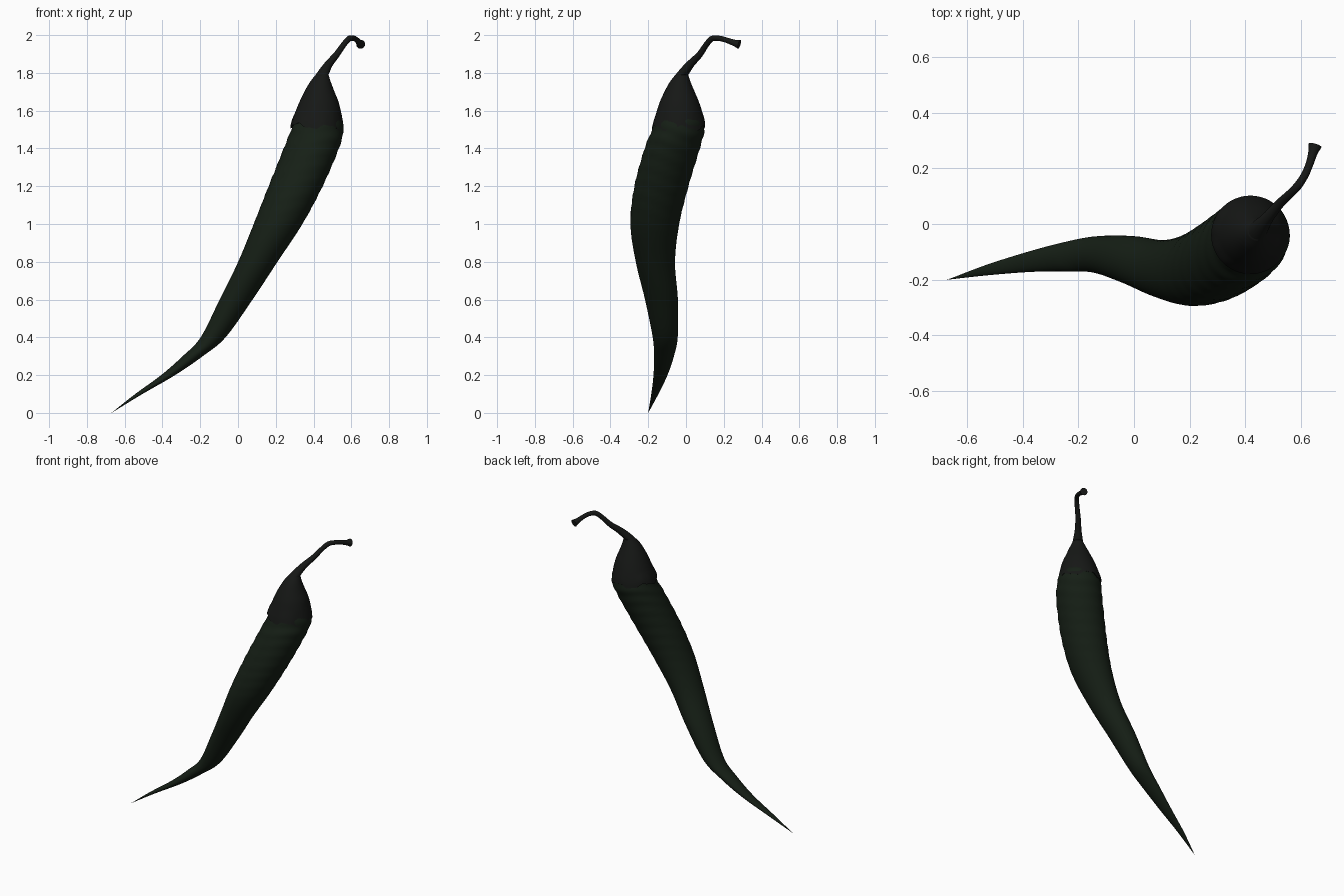
import bpy, bmesh
from math import sin, cos, pi
from mathutils import Vector

if "Cube" in bpy.data.objects:
    bpy.data.objects.remove(bpy.data.objects["Cube"])

SIDES = 48
UP = Vector((0, 0, 1))


def material(name, rgb):
    m = bpy.data.materials.new(name)
    m.diffuse_color = (*rgb, 1)
    m.use_nodes = True
    m.node_tree.nodes["Principled BSDF"].inputs["Base Color"].default_value = m.diffuse_color
    return m


def smooth_path(keys, steps):
    """Catmull-Rom through the (x, y, z, radius, ...) keys."""
    k = [Vector(p) for p in keys]
    k = [k[0] * 2 - k[1]] + k + [k[-1] * 2 - k[-2]]
    out = []
    for a, b, c, d in zip(k, k[1:], k[2:], k[3:]):
        for i in range(steps):
            t = i / steps
            out.append(0.5 * (2 * b + (c - a) * t + (2 * a - 5 * b + 4 * c - d) * t * t
                              + (3 * b - a - 3 * c + d) * t ** 3))
    return out + [k[-2]]


def loft(name, rings, mat, normal=None, detail=None):
    """Skin circles along a path; normal(i) orients them, detail(a, x, y, z, r) adds relief."""
    bm = bmesh.new()
    loops = []
    for i, q in enumerate(rings):
        centre, r = Vector(q[:3]), max(q[3], 0.0005)
        rot = UP.rotation_difference(normal(i) if normal else UP)
        loop = []
        for s in range(SIDES):
            a = 2 * pi * s / SIDES
            dr, dz = detail(a, centre.z, r) if detail else (0, 0)
            v = Vector(((r + dr) * cos(a), (r + dr) * sin(a), dz))
            loop.append(bm.verts.new(centre + rot @ v))
        loops.append(loop)
    for lo, hi in zip(loops, loops[1:]):
        for s in range(SIDES):
            t = (s + 1) % SIDES
            bm.faces.new((lo[s], lo[t], hi[t], hi[s]))
    bm.faces.new(loops[0][::-1])
    bm.faces.new(loops[-1])
    me = bpy.data.meshes.new(name)
    bm.to_mesh(me)
    bm.free()
    ob = bpy.data.objects.new(name, me)
    bpy.context.collection.objects.link(ob)
    me.materials.append(mat)
    bpy.context.view_layer.objects.active = ob
    ob.select_set(True)
    bpy.ops.object.shade_smooth_by_angle(angle=0.9)
    ob.select_set(False)


skin = material("dark_green_skin", (0.008, 0.014, 0.008))
cap = material("dark_stem", (0.008, 0.009, 0.008))

# Pepper body: level circles sheared along an S-shaped path, tip at the bottom
body = [(-.67, -.2, 0, 0), (-.525, -.165, .1, .019), (-.37, -.135, .2, .037),
        (-.24, -.117, .3, .053), (-.132, -.11, .4, .066), (-.01, -.13, .6, .087),
        (.105, -.162, .8, .104), (.212, -.165, 1, .129), (.305, -.13, 1.2, .143),
        (.388, -.073, 1.4, .146), (.42, -.041, 1.5, .138), (.428, -.036, 1.58, .115),
        (.43, -.036, 1.66, .06)]


def wrinkles(a, z, r):
    fade = max(0, min(1, (z - .9) / .3)) * max(0, min(1, (1.6 - z) / .1))
    return .0018 * fade * sin(z * 85 + 2 * sin(2 * a) + a), 0


loft("pepper_body", smooth_path(body, 9), skin, detail=wrinkles)

# Leafy cap with a wavy lower rim
calyx = [(.418, -.039, 1.515, .141), (.42, -.037, 1.55, .134), (.425, -.035, 1.6, .119),
         (.429, -.035, 1.65, .102), (.431, -.034, 1.7, .080), (.436, -.031, 1.75, .056),
         (.445, -.022, 1.79, .034)]


def rim(a, z, r):
    fade = max(0, min(1, (1.6 - z) / .085))
    return 0, fade * (.012 * sin(5 * a + 1) + .005 * sin(13 * a) - .008 * cos(a))


rings = smooth_path(calyx, 5)
rings.insert(0, Vector((.418, -.039, 1.522, .125)))   # inner lip of the rim
loft("calyx", rings, cap, detail=rim)

# Hooked stem with a flared cut end
stem = smooth_path([(.445, -.022, 1.79, .034), (.478, .02, 1.843, .022),
                    (.522, .072, 1.897, .017), (.56, .108, 1.95, .015),
                    (.588, .137, 1.981, .015), (.613, .175, 1.983, .014),
                    (.63, .215, 1.973, .014), (.642, .255, 1.959, .017),
                    (.65, .282, 1.951, .024)], 6)


def along(i):
    tangent = Vector((stem[min(i + 1, len(stem) - 1)] - stem[max(i - 1, 0)])[:3]).normalized()
    return UP.lerp(tangent, min(1, i / 8)).normalized()


loft("stem", stem, cap, normal=along)
